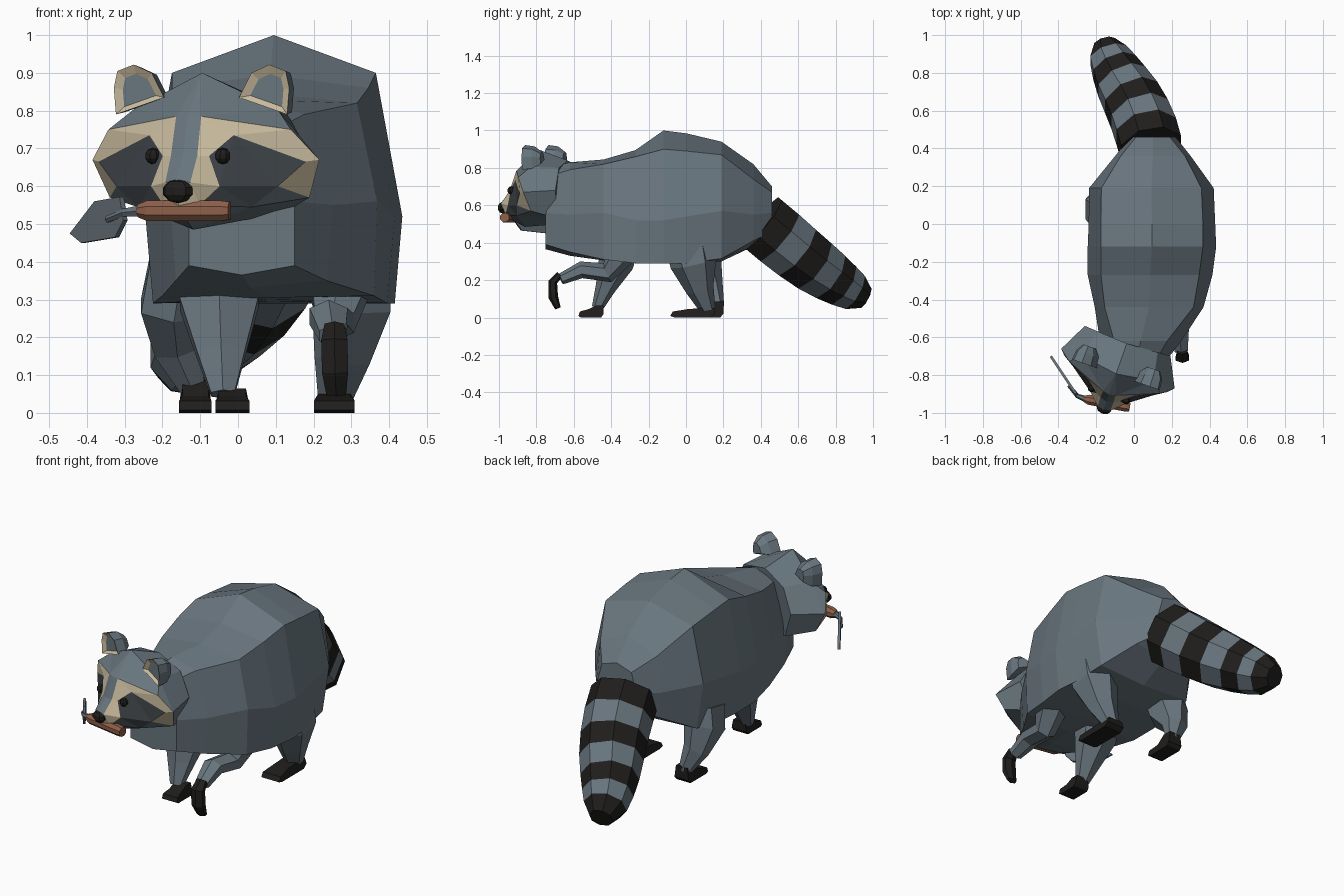
import bpy, bmesh, math
from mathutils import Vector, Matrix

if "Cube" in bpy.data.objects:
    bpy.data.objects.remove(bpy.data.objects["Cube"])


def material(name, rgb):
    m = bpy.data.materials.new(name)
    m.diffuse_color = (*rgb, 1)
    m.use_nodes = True
    m.node_tree.nodes["Principled BSDF"].inputs["Base Color"].default_value = m.diffuse_color
    return m


FUR = material("grey fur", (0.14, 0.18, 0.21))
CREAM = material("cream fur", (0.60, 0.51, 0.35))
MASK = material("dark mask", (0.048, 0.056, 0.064))
BLACK = material("black fur", (0.014, 0.013, 0.012))
WOOD = material("brown wood", (0.27, 0.115, 0.068))
STEEL = material("grey steel", (0.125, 0.155, 0.18))

# the head is turned to one side
HEAD = Matrix.Translation((-0.085, -0.765, 0)) @ Matrix.Rotation(math.radians(-19.3), 4, 'Z')


def mesh(name, verts, faces, mats, matrix=Matrix()):
    """Flat-shaded object; mats holds one material per face."""
    me = bpy.data.meshes.new(name)
    me.from_pydata([matrix @ Vector(v) for v in verts], [], faces)
    slots = list(dict.fromkeys(mats))
    for m in slots:
        me.materials.append(m)
    for p, m in zip(me.polygons, mats):
        p.material_index = slots.index(m)
    bm = bmesh.new()
    bm.from_mesh(me)
    bmesh.ops.remove_doubles(bm, verts=bm.verts, dist=0.0005)
    bmesh.ops.recalc_face_normals(bm, faces=bm.faces)
    bm.to_mesh(me)
    bm.free()
    ob = bpy.data.objects.new(name, me)
    bpy.context.collection.objects.link(ob)
    return ob


def loft(name, rings, bands, matrix=Matrix(), end=None):
    """Skin equal-sized rings; bands holds one material per strip."""
    n = len(rings[0])
    verts = [v for r in rings for v in r]
    faces, mats = [tuple(range(n))], [bands[0]]
    for k, m in enumerate(bands):
        for i in range(n):
            j = (i + 1) % n
            faces.append((k * n + i, k * n + j, k * n + n + j, k * n + n + i))
            mats.append(m)
    faces.append(tuple(range(len(verts) - n, len(verts))))
    mats.append(end or bands[-1])
    return mesh(name, verts, faces, mats, matrix)


def tube(name, path, radii, bands, sides=6, ref=(1, 0, 0)):
    """Tapered limb along a path, radii as (across, through) pairs."""
    pts = [Vector(p) for p in path]
    rings = []
    for i, p in enumerate(pts):
        t = (pts[min(i + 1, len(pts) - 1)] - pts[max(i - 1, 0)]).normalized()
        u = Vector(ref)
        u = (u - t * u.dot(t)).normalized()
        v = t.cross(u)
        a, b = radii[i]
        rings.append([p + u * a * math.cos(q) + v * b * math.sin(q)
                      for q in [(k + 0.5) * math.tau / sides for k in range(sides)]])
    return loft(name, rings, bands)


# body: y, centre x, top z, then (half width, z) for shoulder, flank and belly edge, bottom z
BODY = [
    (-0.75, 0.01, 0.80, 0.09, 0.75, 0.14, 0.56, 0.14, 0.39, 0.365),
    (-0.62, 0.035, 0.83, 0.14, 0.79, 0.215, 0.55, 0.20, 0.35, 0.33),
    (-0.44, 0.08, 0.845, 0.235, 0.82, 0.288, 0.56, 0.28, 0.31, 0.305),
    (-0.27, 0.085, 0.895, 0.26, 0.86, 0.33, 0.52, 0.31, 0.29, 0.30),
    (-0.12, 0.095, 1.00, 0.27, 0.90, 0.34, 0.52, 0.32, 0.29, 0.295),
    (0.00, 0.095, 0.985, 0.27, 0.89, 0.335, 0.54, 0.31, 0.29, 0.29),
    (0.19, 0.092, 0.94, 0.265, 0.87, 0.33, 0.57, 0.29, 0.315, 0.30),
    (0.36, 0.10, 0.82, 0.17, 0.74, 0.20, 0.55, 0.18, 0.41, 0.38),
    (0.46, 0.10, 0.70, 0.09, 0.67, 0.12, 0.56, 0.10, 0.46, 0.44)]
rings = []
for y, cx, top, w1, z1, w2, z2, w3, z3, bot in BODY:
    side = [(w1, z1), (w2, z2), (w3, z3)]
    rings.append([(cx, y, top)] + [(cx + w, y, z) for w, z in side] + [(cx, y, bot)]
                 + [(cx - w, y, z) for w, z in reversed(side)])
loft("body", rings, [FUR] * (len(rings) - 1))

# ringed tail
tail = [(0.09, 0.40, 0.51), (0.065, 0.49, 0.435), (0.03, 0.58, 0.36), (-0.015, 0.67, 0.29),
        (-0.065, 0.755, 0.23), (-0.105, 0.83, 0.18), (-0.135, 0.895, 0.14), (-0.155, 0.96, 0.105)]
tube("tail", tail, [(r, r) for r in (0.175, 0.175, 0.17, 0.162, 0.148, 0.13, 0.11, 0.062)],
     [BLACK, FUR, BLACK, FUR, BLACK, FUR, BLACK], 8)

# head: one half, mirrored; A points lie on the middle line
P = {
    "A0": (0, -0.03, 0.90), "A1": (0, -0.145, 0.785), "A2": (0, -0.185, 0.68),
    "A3": (0, -0.235, 0.615), "A4": (0, -0.215, 0.54), "A5": (0, -0.10, 0.485),
    "A6": (0, 0.10, 0.50), "A7": (0, 0.14, 0.84),
    "B1": (0.035, -0.138, 0.785), "B2": (0.037, -0.175, 0.68), "B3": (0.035, -0.225, 0.61),
    "C1": (0.118, -0.115, 0.735), "C2": (0.065, -0.16, 0.68), "C3": (0.096, -0.165, 0.60),
    "C4": (0.05, -0.195, 0.55), "D1": (0.256, -0.05, 0.75), "D2": (0.29, -0.03, 0.665),
    "D3": (0.226, -0.07, 0.60), "E": (0.318, 0, 0.67), "F": (0.28, 0.03, 0.57),
    "G": (0.16, -0.09, 0.545), "H": (0.20, 0, 0.805), "I": (0.17, 0.15, 0.80),
    "J": (0.24, 0.155, 0.68), "K": (0.17, 0.14, 0.53)}
PATCHES = [
    (FUR, "A0 A1 B1,A0 B1 H,H B1 D1,H D1 E,A1 A2 B2 B1,A2 A3 B3 B2"),
    (CREAM, "B1 C1 D1,D1 C1 D2 E,B1 B2 C2 C1,B2 B3 C3 C2,B3 C4 C3,A3 A4 C4 B3,D2 D3 F E"),
    (MASK, "C1 C2 C3,C1 C3 D3,C1 D3 D2,C3 C4 G,C3 G D3"),
    (FUR, "D3 G F,A4 A5 G C4,A5 A6 K G,G K F,E F K J,H E J I,A0 H I A7,A7 I J K A6")]
names = list(P)
verts = [(s * P[k][0], P[k][1], P[k][2]) for s in (1, -1) for k in names]
faces, mats = [], []
for half in (0, len(names)):
    for m, text in PATCHES:
        for f in text.split(","):
            faces.append([names.index(k) + half for k in f.split()])
            mats.append(m)
mesh("head", verts, faces, mats, HEAD)

# ears: tapered cups with a pale rim and a sunken grey centre
EAR = [(0.105, 0.835), (0.140, 0.90), (0.190, 0.922), (0.236, 0.905), (0.246, 0.86), (0.240, 0.79)]


def ear_ring(s, y, k, cx=0.185, cz=0.85):
    return [(s * (cx + (x - cx) * k), y, cz + (z - cz) * k) for x, z in EAR]


for s, label in ((1, "right"), (-1, "left")):
    loft(label + "_ear", [ear_ring(s, 0.06, 0.5), ear_ring(s, 0.02, 0.9), ear_ring(s, -0.035, 1),
                          ear_ring(s, -0.022, 0.66)], [FUR, FUR, CREAM], HEAD, FUR)


def ball(name, centre, scale, mat, matrix):
    bm = bmesh.new()
    bmesh.ops.create_uvsphere(bm, u_segments=8, v_segments=5, radius=1)
    verts = [Vector([c + a * k for c, a, k in zip(centre, v.co, scale)]) for v in bm.verts]
    faces = [[v.index for v in f.verts] for f in bm.faces]
    bm.free()
    mesh(name, verts, faces, [mat] * len(faces), matrix)


ball("nose", (0, -0.225, 0.587), (0.043, 0.03, 0.032), BLACK, HEAD)
for s, label in ((1, "right"), (-1, "left")):
    ball(label + "_eye", (s * 0.098, -0.145, 0.68), (0.022, 0.022, 0.022), BLACK, HEAD)

# legs
tube("front_left_leg", [(-0.05, -0.36, 0.36), (-0.05, -0.375, 0.29), (-0.045, -0.43, 0.16), (-0.04, -0.475, 0.05)],
     [(0.12, 0.10), (0.12, 0.095), (0.075, 0.055), (0.036, 0.03)], [FUR] * 3)
tube("front_right_leg", [(0.27, -0.35, 0.34), (0.255, -0.42, 0.24), (0.24, -0.56, 0.255), (0.25, -0.67, 0.205)],
     [(0.09, 0.08), (0.06, 0.055), (0.058, 0.045), (0.04, 0.03)], [FUR] * 3)
tube("rear_right_leg", [(0.30, 0.02, 0.40), (0.30, 0.04, 0.29), (0.275, 0.075, 0.15), (0.255, 0.12, 0.035)],
     [(0.12, 0.13), (0.12, 0.125), (0.085, 0.075), (0.05, 0.04)], [FUR] * 3)
tube("rear_left_leg", [(-0.15, 0.06, 0.38), (-0.17, 0.08, 0.28), (-0.16, 0.14, 0.17), (-0.115, 0.175, 0.055)],
     [(0.10, 0.12), (0.10, 0.115), (0.07, 0.06), (0.035, 0.03)], [FUR] * 3)

# raised paw
tube("front_right_paw", [(0.255, -0.675, 0.23), (0.255, -0.712, 0.19), (0.257, -0.71, 0.11), (0.26, -0.685, 0.05)],
     [(0.03, 0.018), (0.04, 0.024), (0.04, 0.026), (0.03, 0.016)], [BLACK] * 3)


def foot(name, x, w, y0, y1, heel):
    """Flat paw: low toes rising to the heel."""
    d = y1 - y0
    prof = [(0, 0.008), (0.1, 0), (0.9, 0), (1, 0.02), (1, heel), (0.7, heel), (0.4, 0.045), (0.06, 0.032)]
    rings = [[(x + s * w / 2 * (1 if z < 0.04 else 0.8), y0 + d * t, z) for t, z in prof] for s in (-1, 1)]
    loft(name, rings, [BLACK])


foot("front_left_foot", -0.015, 0.09, -0.575, -0.44, 0.065)
foot("rear_right_foot", 0.255, 0.108, -0.085, 0.155, 0.05)
foot("rear_left_foot", -0.113, 0.086, 0.03, 0.20, 0.085)

# trowel held in the mouth
tube("trowel_handle", [(-0.265, -0.925, 0.535), (-0.24, -0.93, 0.535), (-0.045, -0.966, 0.535), (-0.022, -0.97, 0.535)],
     [(0.018, 0.018), (0.029, 0.029), (0.029, 0.029), (0.026, 0.026)], [WOOD] * 3, 8, (0, 0, 1))
tube("trowel_stem", [(-0.345, -0.855, 0.512), (-0.30, -0.91, 0.53), (-0.255, -0.927, 0.535)],
     [(0.01, 0.01), (0.012, 0.012), (0.017, 0.017)], [STEEL] * 2, 6, (0, 0, 1))
BLADE = [(-0.44, 0.475), (-0.41, 0.45), (-0.32, 0.465), (-0.298, 0.51), (-0.308, 0.572), (-0.375, 0.56)]
rings = [[(x + d * 0.8, -0.70 - (x + 0.44) * 1.5 + d * 0.5, z) for x, z in BLADE] for d in (-0.007, 0.007)]
loft("trowel_blade", rings, [STEEL])
